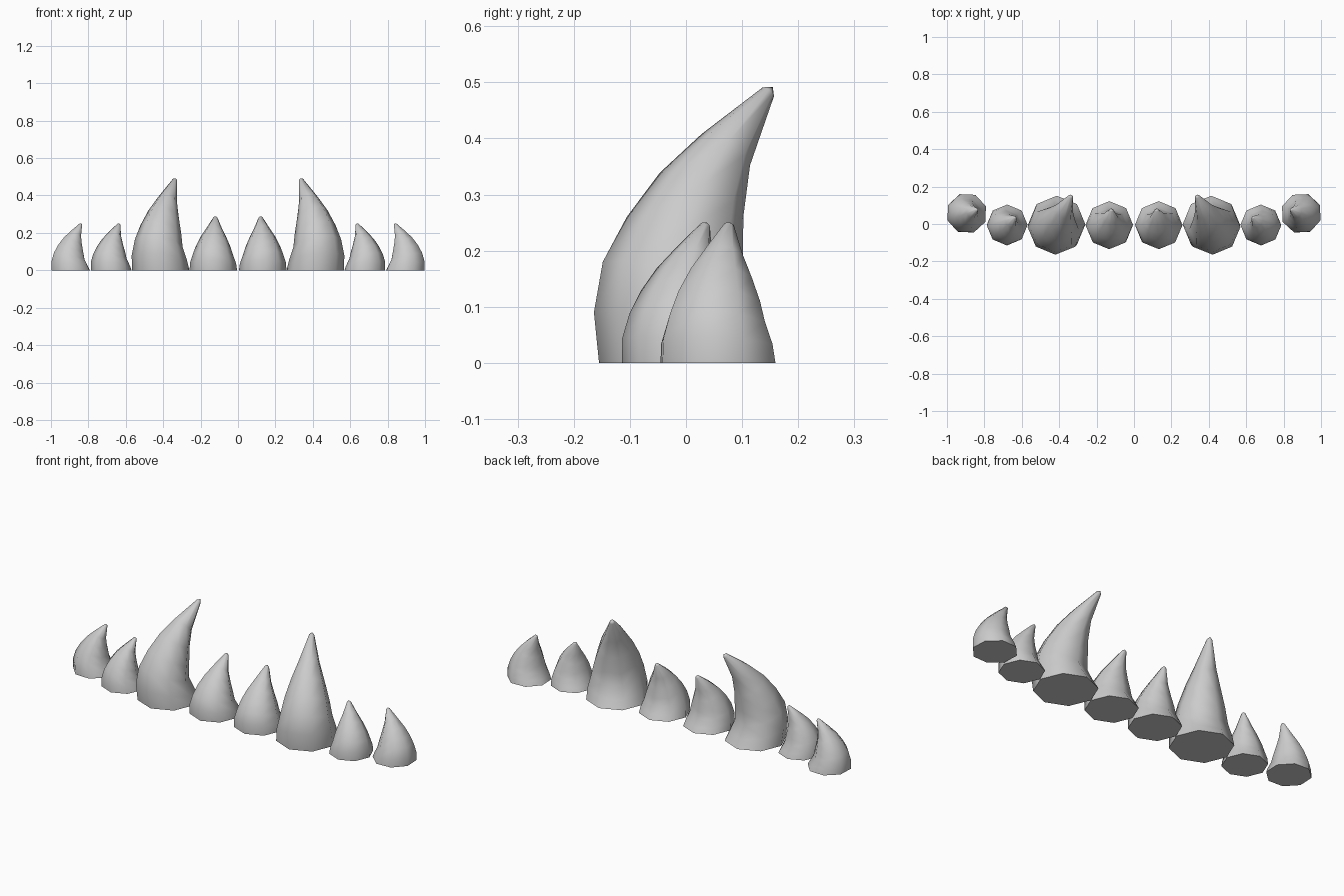
import bpy, bmesh
from math import sin, cos, radians, pi
from mathutils import Vector, Matrix

if "Cube" in bpy.data.objects:
    bpy.data.objects.remove(bpy.data.objects["Cube"])

# Tooth stations: lean offset, height, radius, ring tilt (degrees)
STATIONS = [
    (0.000, 0.000, 0.155, 0), (-0.018, 0.067, 0.150, 10),
    (-0.025, 0.144, 0.131, 18), (0.000, 0.218, 0.113, 25),
    (0.034, 0.300, 0.085, 31), (0.083, 0.380, 0.052, 37),
    (0.169, 0.483, 0.013, 42),
]
TIP = (0.178, 0.492)
SIDES = 8


def tooth_pair(name, centre, radius, height, lean_angle, bend=1.0, phase=0.0):
    """Curved tooth on the right, mirrored to the left."""
    a = radians(lean_angle)
    lean = Vector((cos(a), sin(a), 0))
    axis = Vector((-sin(a), cos(a), 0))
    sxy, sz = radius / 0.155, height / 0.495
    bm = bmesh.new()

    def place(p):
        return bm.verts.new((centre[0] + p.x * sxy, centre[1] + p.y * sxy, p.z * sz))

    rings = []
    for d, z, r, tilt in STATIONS:
        rot = Matrix.Rotation(radians(tilt), 3, axis)
        mid = lean * d * bend + Vector((0, 0, z))
        ring = []
        for i in range(SIDES):
            t = 2 * pi * i / SIDES + radians(phase)
            ring.append(place(mid + rot @ Vector((r * cos(t), r * sin(t), 0))))
        rings.append(ring)
    # Side walls, flat base and pointed cap
    for lo, hi in zip(rings, rings[1:]):
        for i in range(SIDES):
            j = (i + 1) % SIDES
            bm.faces.new((lo[i], lo[j], hi[j], hi[i]))
    bm.faces.new(rings[0][::-1])
    tip = place(lean * TIP[0] * bend + Vector((0, 0, TIP[1])))
    for i in range(SIDES):
        bm.faces.new((rings[-1][i], rings[-1][(i + 1) % SIDES], tip))
    bmesh.ops.recalc_face_normals(bm, faces=bm.faces)

    mesh = bpy.data.meshes.new(name)
    bm.to_mesh(mesh)
    bm.free()
    ob = bpy.data.objects.new(name, mesh)
    bpy.context.collection.objects.link(ob)
    bpy.ops.object.select_all(action='DESELECT')
    ob.select_set(True)
    bpy.context.view_layer.objects.active = ob
    bpy.ops.object.shade_smooth_by_angle(angle=radians(55))
    mirror = ob.modifiers.new("Mirror", 'MIRROR')
    mirror.use_mirror_merge = False


# Four pairs, from the middle outwards
tooth_pair("front_teeth", (0.132, -0.005), 0.127, 0.29, 98, 0.58)
tooth_pair("fang_teeth", (0.413, -0.002), 0.153, 0.495, 117)
tooth_pair("side_teeth", (0.678, -0.005), 0.109, 0.252, 136, 0.48)
tooth_pair("rear_teeth", (0.894, 0.057), 0.109, 0.252, 160, 0.48, 25)
